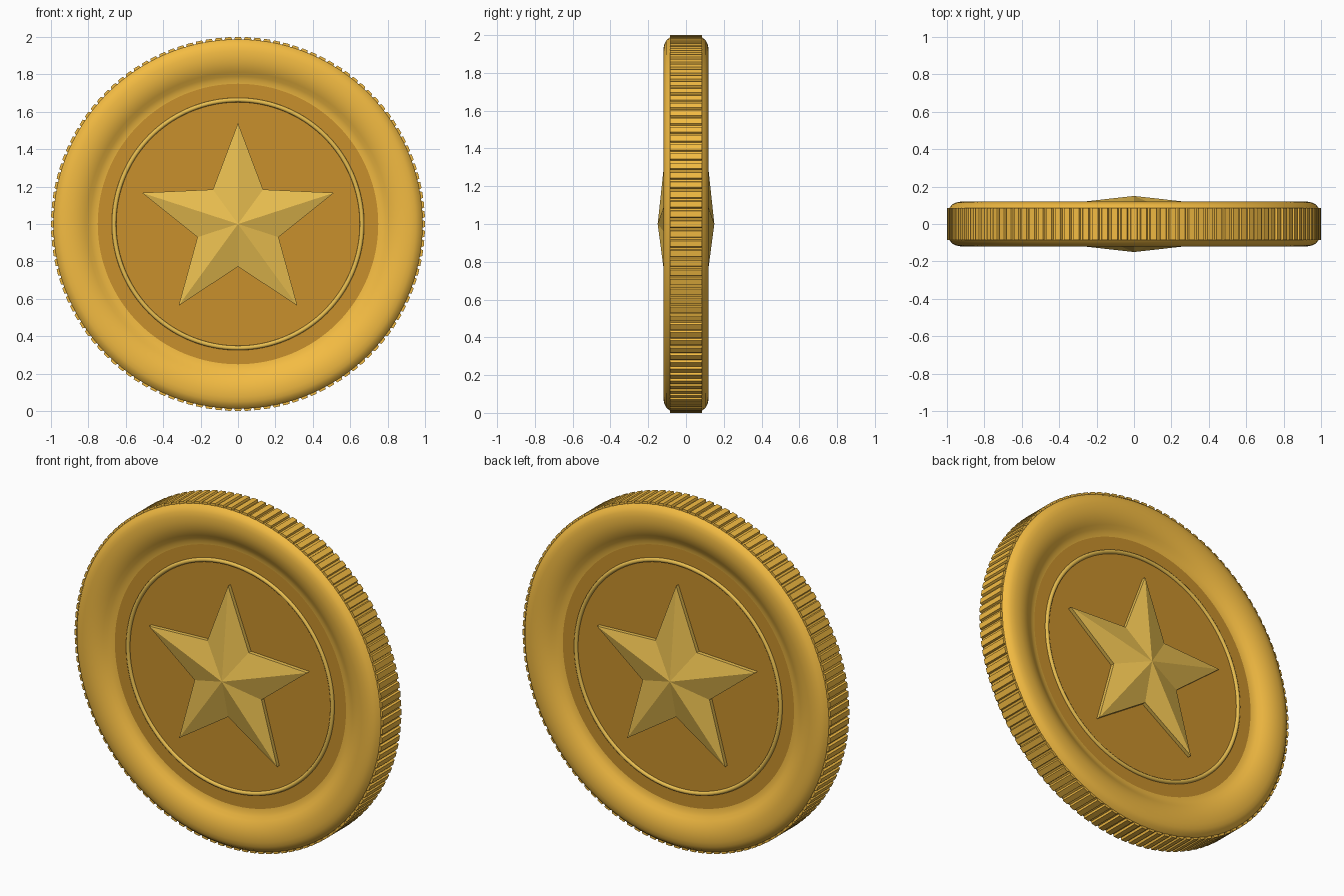
import bpy, bmesh
from math import sin, cos, pi, radians
from mathutils import Matrix

if "Cube" in bpy.data.objects:
    bpy.data.objects.remove(bpy.data.objects["Cube"])

ZC = 1.0  # coin centre height


def material(name, rgb):
    m = bpy.data.materials.new(name)
    m.diffuse_color = (*rgb, 1)
    m.use_nodes = True
    m.node_tree.nodes["Principled BSDF"].inputs["Base Color"].default_value = m.diffuse_color
    return m


RIM = material("rim_gold", (0.90, 0.50, 0.055))
FACE = material("face_gold", (0.58, 0.28, 0.025))
STAR = material("star_gold", (0.82, 0.52, 0.08))


def finish(name, bm, mat, smooth=None):
    bmesh.ops.recalc_face_normals(bm, faces=bm.faces)
    me = bpy.data.meshes.new(name)
    bm.to_mesh(me)
    bm.free()
    ob = bpy.data.objects.new(name, me)
    bpy.context.collection.objects.link(ob)
    ob.location.z = ZC
    me.materials.append(mat)
    if smooth:
        bpy.ops.object.select_all(action='DESELECT')
        ob.select_set(True)
        bpy.context.view_layer.objects.active = ob
        bpy.ops.object.shade_smooth_by_angle(angle=radians(smooth))
    return ob


def lathe(name, profile, mat, closed=False, n=128, smooth=35):
    """Revolve (radius, y) points about the y axis."""
    bm = bmesh.new()
    rings = [[bm.verts.new((r * sin(2 * pi * i / n), y, r * cos(2 * pi * i / n)))
              for i in range(n)] for r, y in profile]
    pairs = list(zip(rings, rings[1:])) + ([(rings[-1], rings[0])] if closed else [])
    for a, b in pairs:
        for i in range(n):
            j = (i + 1) % n
            bm.faces.new((a[i], a[j], b[j], b[i]))
    return finish(name, bm, mat, smooth)


# Rounded rim, front and back halves joined through the reeded band
half = [(0.75, 0.070), (0.77, 0.073), (0.79, 0.082), (0.81, 0.094), (0.83, 0.105),
        (0.86, 0.115), (0.89, 0.12), (0.925, 0.12), (0.95, 0.115), (0.972, 0.105),
        (0.988, 0.085)]
lathe("rim", half + [(r, -y) for r, y in reversed(half)], RIM, closed=True)

# Reeded edge: ring of square-ish teeth
bm = bmesh.new()
TEETH = 120
outer, inner = [], []
for t in range(TEETH):
    for off, r in ((-0.3, 1.0), (0.3, 1.0), (0.4, 0.986), (0.6, 0.986)):
        a = 2 * pi * (t + off) / TEETH
        for lst, rad in ((outer, r), (inner, 0.96)):
            lst.append([bm.verts.new((rad * sin(a), y, rad * cos(a))) for y in (-0.086, 0.086)])
for i in range(len(outer)):
    j = (i + 1) % len(outer)
    bm.faces.new((outer[i][0], outer[j][0], outer[j][1], outer[i][1]))
    for k in (0, 1):
        bm.faces.new((outer[i][k], outer[j][k], inner[j][k], inner[i][k]))
finish("reeded_edge", bm, RIM)

# Recessed faces
bm = bmesh.new()
bmesh.ops.create_cone(bm, cap_ends=True, segments=128, radius1=0.755, radius2=0.755,
                      depth=0.14, matrix=Matrix.Rotation(pi / 2, 4, 'X'))
finish("coin_face", bm, FACE, 35)

for side, s in (("front", -1), ("back", 1)):
    # Thin raised ring
    ring = [(0.663 + 0.012 * cos(2 * pi * k / 10), s * (0.07 + 0.012 * sin(2 * pi * k / 10)))
            for k in range(10)]
    lathe(side + "_ring", ring, STAR, closed=True, smooth=60)

    # Faceted star with short side walls
    bm = bmesh.new()
    peak = bm.verts.new((0, s * 0.15, 0))
    top, base = [], []
    for k in range(10):
        r = 0.54 if k % 2 == 0 else 0.228
        x, z = r * sin(pi * k / 5), r * cos(pi * k / 5)
        top.append(bm.verts.new((x, s * 0.092, z)))
        base.append(bm.verts.new((x, s * 0.06, z)))
    for k in range(10):
        j = (k + 1) % 10
        bm.faces.new((peak, top[k], top[j]))
        bm.faces.new((top[k], base[k], base[j], top[j]))
    bm.faces.new(base)
    finish(side + "_star", bm, STAR)
